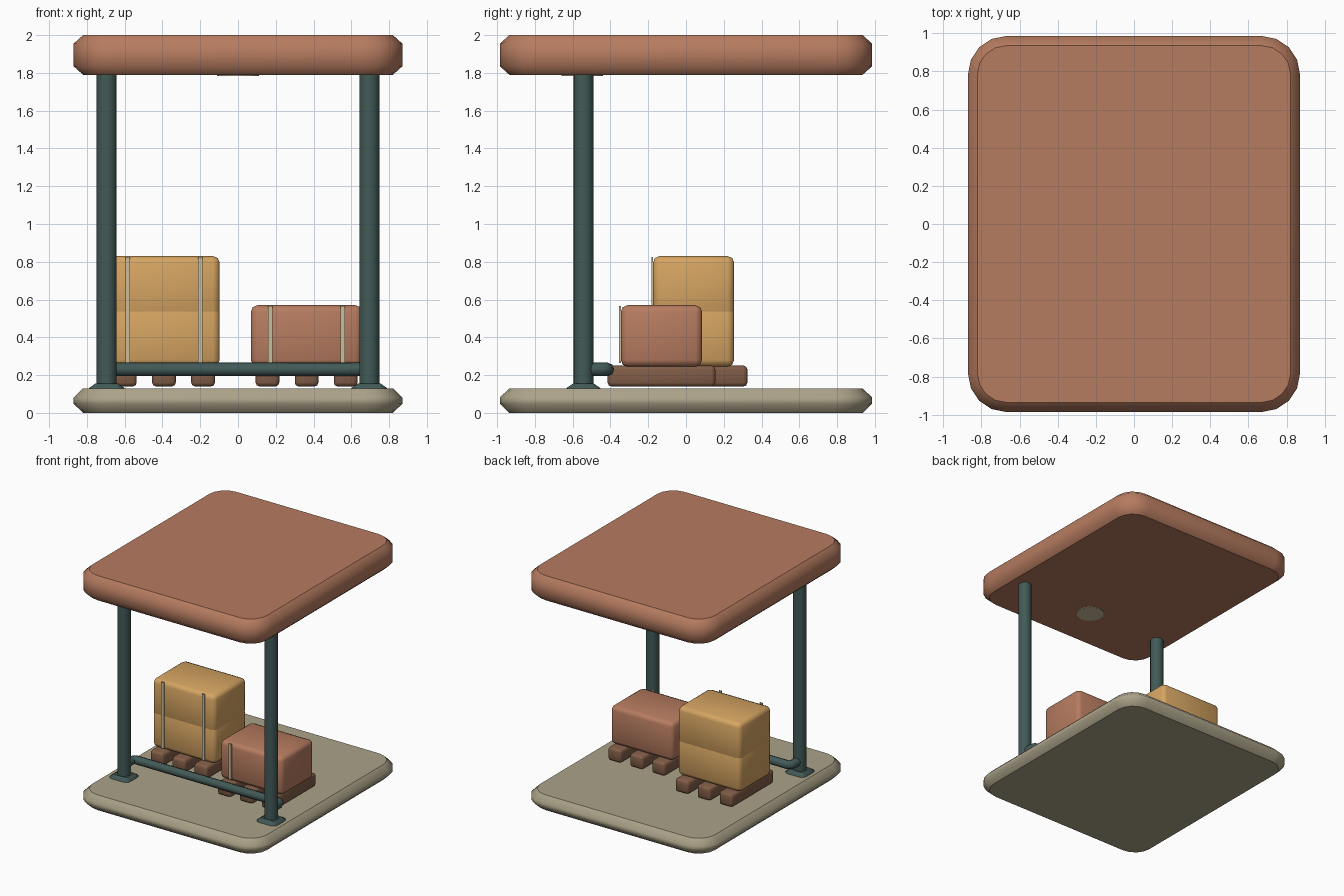
import bpy, bmesh, math
from mathutils import Matrix

cube = bpy.data.objects.get("Cube")
if cube:
    bpy.data.objects.remove(cube, do_unlink=True)


def material(name, r, g, b):
    m = bpy.data.materials.new(name)
    m.use_nodes = True
    m.diffuse_color = (r, g, b, 1)
    m.node_tree.nodes["Principled BSDF"].inputs["Base Color"].default_value = (r, g, b, 1)
    return m


terracotta = material("terracotta", .47, .20, .117)
stone = material("warm_stone", .41, .365, .25)
steel = material("dark_teal", .054, .102, .096)
wood = material("brown_wood", .22, .108, .062)
tan = material("tan_cardboard", .67, .375, .122)
cream = material("cream_strap", .60, .51, .33)


def finish(bm, name, mat):
    mesh = bpy.data.meshes.new(name)
    bmesh.ops.recalc_face_normals(bm, faces=bm.faces)
    bm.to_mesh(mesh)
    bm.free()
    mesh.materials.append(mat)
    obj = bpy.data.objects.new(name, mesh)
    bpy.context.collection.objects.link(obj)
    return obj


def box(name, center, size, mat, bevel=0.0):
    """Box with softly rounded edges and smooth shading."""
    bm = bmesh.new()
    bmesh.ops.create_cube(bm, size=1, matrix=Matrix.Translation(center) @ Matrix.Diagonal((*size, 1)))
    if bevel:
        bmesh.ops.bevel(bm, geom=bm.edges[:], offset=bevel, segments=2, profile=0.5, affect='EDGES')
        for f in bm.faces:
            f.smooth = True
    return finish(bm, name, mat)


def slab(name, center, half, z0, z1, radius, inset, rise, mat):
    """Rounded rectangle slab with chamfered rims, smooth sides and flat caps."""
    bm = bmesh.new()
    loops = []
    for z, cut in ((z0, inset), (z0 + rise, 0), (z1 - rise, 0), (z1, inset)):
        ring = []
        for corner, (sx, sy) in enumerate(((1, 1), (-1, 1), (-1, -1), (1, -1))):
            for k in range(5):
                a = (corner + k / 4) * math.pi / 2
                ring.append(bm.verts.new((
                    center[0] + sx * (half[0] - radius) + (radius - cut) * math.cos(a),
                    center[1] + sy * (half[1] - radius) + (radius - cut) * math.sin(a), z)))
        loops.append(ring)
    for low, high in zip(loops, loops[1:]):
        for i in range(len(low)):
            j = (i + 1) % len(low)
            if z1 - z0 > 2 * rise + 1e-4 or low is not loops[1]:
                bm.faces.new((low[i], low[j], high[j], high[i])).smooth = True
    bm.faces.new(loops[0])
    bm.faces.new(loops[-1])
    bmesh.ops.remove_doubles(bm, verts=bm.verts[:], dist=1e-5)
    return finish(bm, name, mat)


def cylinder(name, x, y, z0, z1, radius, sides, mat):
    bm = bmesh.new()
    bmesh.ops.create_cone(bm, cap_ends=True, segments=sides, radius1=radius, radius2=radius,
                          depth=z1 - z0, matrix=Matrix.Translation((x, y, (z0 + z1) / 2)))
    for f in bm.faces:
        f.smooth = len(f.verts) == 4
    return finish(bm, name, mat)


# Ground slab, roof and ceiling lamp
slab("base_slab", (0, 0), (.87, .985), 0, .13, .2, .05, .048, stone)
slab("roof", (0, 0), (.87, .985), 1.79, 2.0, .2, .05, .045, terracotta)
cylinder("ceiling_lamp", 0, -.55, 1.784, 1.80, .11, 20, cream)

# Posts with their foot plates
POST_X, POST_Y = .695, -.543
for side, s in (("left", 1), ("right", -1)):
    cylinder("post_" + side, s * POST_X, POST_Y, .02, 1.82, .053, 16, steel)
    slab("post_foot_" + side, (s * POST_X, POST_Y), (.095, .09), .105, .155, .045, .035, .024, steel)

# Low rail: a tube bent into both posts
RAIL_Y, RAIL_Z = -.415, .23
curve = bpy.data.curves.new("guard_rail_path", 'CURVE')
curve.dimensions = '3D'
curve.bevel_depth = .036
curve.bevel_resolution = 2
curve.use_fill_caps = True
bend = .03
path = [(POST_X, POST_Y), (POST_X, RAIL_Y - bend), (POST_X - bend * .3, RAIL_Y - bend * .3),
        (POST_X - bend, RAIL_Y)]
path += [(-x, y) for x, y in reversed(path)]
spline = curve.splines.new('POLY')
spline.points.add(len(path) - 1)
for p, (x, y) in zip(spline.points, path):
    p.co = (x, y, RAIL_Z, 1)
spline.use_smooth = True
helper = bpy.data.objects.new("guard_rail_helper", curve)
bpy.context.collection.objects.link(helper)
bpy.context.view_layer.update()
rail_mesh = bpy.data.meshes.new_from_object(helper.evaluated_get(bpy.context.evaluated_depsgraph_get()))
bpy.data.objects.remove(helper, do_unlink=True)
rail_mesh.materials.clear()
rail_mesh.materials.append(steel)
bpy.context.collection.objects.link(bpy.data.objects.new("guard_rail", rail_mesh))


# Pallet loads: runners, stacked crates and front straps
def load(name, x, y, count, mat):
    for i in (-1, 0, 1):
        box(f"{name}_runner_{i + 2}", (x + i * .207, y, .195), (.125, .57, .11), wood, .02)
    pitch, height, bottom = .26, .325, .245
    for i in range(count):
        box(f"{name}_crate_{i + 1}", (x, y, bottom + height / 2 + i * pitch), (.59, .43, height), mat, .035)
    top = bottom + height + (count - 1) * pitch
    z0, z1 = bottom + .018, top - .004
    for i in (-1, 1):
        box(f"{name}_strap_{'right' if i < 0 else 'left'}", (x + i * .192, y - .219, (z0 + z1) / 2),
            (.025, .0098, z1 - z0), cream)


load("tall_load", -.392, .04, 2, tan)
load("short_load", .363, -.13, 1, terracotta)
